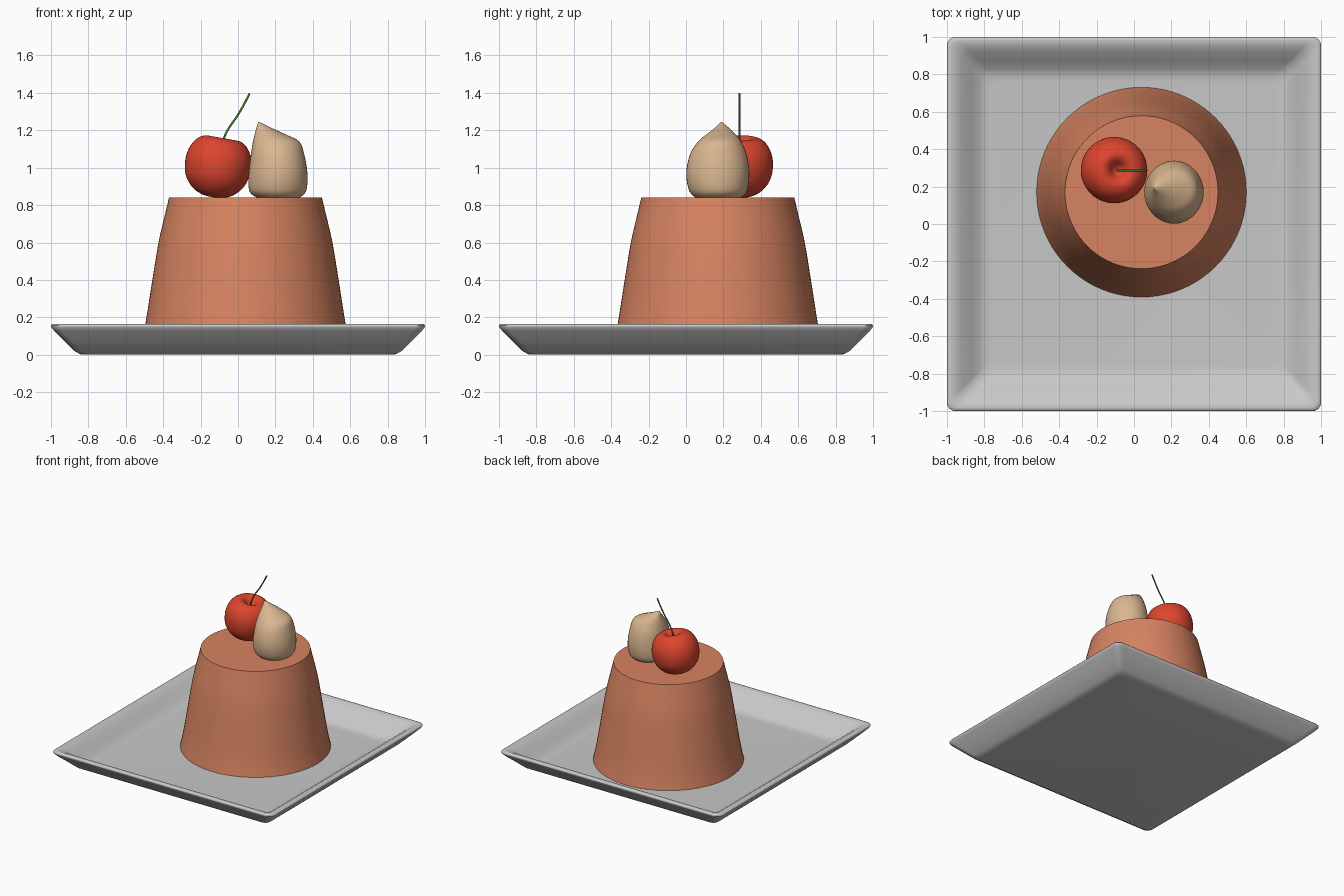
import bpy, bmesh, math
from mathutils import Vector, Matrix

if "Cube" in bpy.data.objects:
    bpy.data.objects.remove(bpy.data.objects["Cube"])


def material(name, rgb):
    m = bpy.data.materials.new(name)
    m.diffuse_color = (*rgb, 1)
    m.use_nodes = True
    m.node_tree.nodes["Principled BSDF"].inputs["Base Color"].default_value = m.diffuse_color
    return m


GREY = material("plate grey", (0.58, 0.58, 0.58))
CARAMEL = material("caramel", (0.68, 0.23, 0.12))
RED = material("cherry red", (0.72, 0.06, 0.027))
CREAM = material("cream", (0.70, 0.47, 0.28))
GREEN = material("stem green", (0.09, 0.24, 0.04))


def smooth_path(rows, steps):
    """Catmull-Rom samples through rows of numbers."""
    rows = [Vector(r) for r in rows]
    out = []
    for i in range(len(rows) - 1):
        a, b, c, d = rows[max(i - 1, 0)], rows[i], rows[i + 1], rows[min(i + 2, len(rows) - 1)]
        for k in range(steps):
            t = k / steps
            out.append(0.5 * (2 * b + (c - a) * t + (2 * a - 5 * b + 4 * c - d) * t * t
                              + (3 * b - a - 3 * c + d) * t ** 3))
    return out + [rows[-1]]


def loft(name, rings, mat, angle=40, matrix=None):
    """Skin a stack of equal rings and cap both ends."""
    bm = bmesh.new()
    loops = [[bm.verts.new(p) for p in ring] for ring in rings]
    n = len(loops[0])
    for lo, hi in zip(loops, loops[1:]):
        for i in range(n):
            bm.faces.new((lo[i], lo[(i + 1) % n], hi[(i + 1) % n], hi[i]))
    bm.faces.new(loops[0][::-1])
    bm.faces.new(loops[-1])
    if matrix:
        bm.transform(matrix)
    bmesh.ops.recalc_face_normals(bm, faces=bm.faces[:])
    mesh = bpy.data.meshes.new(name)
    bm.to_mesh(mesh)
    bm.free()
    mesh.materials.append(mat)
    ob = bpy.data.objects.new(name, mesh)
    bpy.context.collection.objects.link(ob)
    bpy.ops.object.select_all(action='DESELECT')
    ob.select_set(True)
    bpy.context.view_layer.objects.active = ob
    bpy.ops.object.shade_smooth_by_angle(angle=math.radians(angle))
    return ob


def oval(cx, cy, rx, ry, z, n=64):
    return [(cx + rx * math.cos(2 * math.pi * i / n), cy + ry * math.sin(2 * math.pi * i / n), z)
            for i in range(n)]


def rounded_square(half, z, r=0.045, seg=6):
    pts = []
    for q in range(4):
        corner = math.radians(45 + 90 * q)
        cx = math.copysign(half - r, math.cos(corner))
        cy = math.copysign(half - r, math.sin(corner))
        for k in range(seg + 1):
            a = math.radians(90 * q + 90 * k / seg)
            pts.append((cx + r * math.cos(a), cy + r * math.sin(a), z))
    return pts


# Square plate: underside, sloped wall, rolled rim, inner slope, floor
plate = [(0.82, 0.0), (0.845, 0.003), (0.875, 0.02), (0.93, 0.075), (0.985, 0.13),
         (0.998, 0.147), (1.0, 0.155), (0.995, 0.163), (0.98, 0.165), (0.955, 0.158),
         (0.92, 0.138), (0.87, 0.09), (0.825, 0.055), (0.80, 0.043), (0.76, 0.04)]
loft("plate", [rounded_square(h, z) for h, z in plate], GREY, 50)

# Pudding with gently bulging sides and a flat top
pudding = smooth_path([(0.563, 0.03), (0.536, 0.16), (0.498, 0.40), (0.465, 0.60),
                       (0.428, 0.76), (0.409, 0.84)], 4)
loft("pudding", [oval(0.04, 0.17, r, r, z, 80) for r, z in pudding], CARAMEL)

# Cherry: dimpled lathe, leaning to the right
cherry = smooth_path([(0.002, -0.168), (0.05, -0.164), (0.11, -0.138), (0.16, -0.078),
                      (0.177, 0.0), (0.168, 0.07), (0.135, 0.127), (0.09, 0.152),
                      (0.055, 0.142), (0.025, 0.112), (0.002, 0.1)], 4)
place = Matrix.Translation((-0.108, 0.288, 1.008)) @ Matrix.Rotation(math.radians(10), 4, 'Y')
loft("cherry", [oval(0, 0, r, r, z, 48) for r, z in cherry], RED, 80, place)

# Cherry stem: curved tube
path = smooth_path([(-0.09, 1.09), (-0.078, 1.15), (-0.05, 1.21), (-0.005, 1.275),
                    (0.03, 1.335), (0.062, 1.397)], 4)
stem = []
for i, p in enumerate(path):
    d = (path[min(i + 1, len(path) - 1)] - path[max(i - 1, 0)]).normalized()
    r = 0.0055
    stem.append([(p.x - d.y * r * math.cos(a), 0.285 + r * math.sin(a), p.y + d.x * r * math.cos(a))
                 for a in (2 * math.pi * k / 10 for k in range(10))])
loft("cherry_stem", stem, GREEN, 60)

# Cream dollop: rows of height, x range, y range, drawn up to an off-centre tip
cream = smooth_path([(0.84, 0.10, 0.33, 0.05, 0.295), (0.87, 0.063, 0.362, 0.02, 0.325),
                     (0.93, 0.055, 0.372, 0.004, 0.337), (1.0, 0.06, 0.368, 0.004, 0.337),
                     (1.08, 0.07, 0.352, 0.025, 0.322), (1.14, 0.08, 0.328, 0.065, 0.295),
                     (1.175, 0.088, 0.262, 0.105, 0.268), (1.21, 0.097, 0.185, 0.15, 0.233),
                     (1.245, 0.108, 0.112, 0.188, 0.192)], 4)
loft("cream_dollop", [oval((a + b) / 2, (c + d) / 2, (b - a) / 2, (d - c) / 2, z, 40)
                      for z, a, b, c, d in cream], CREAM, 60)
